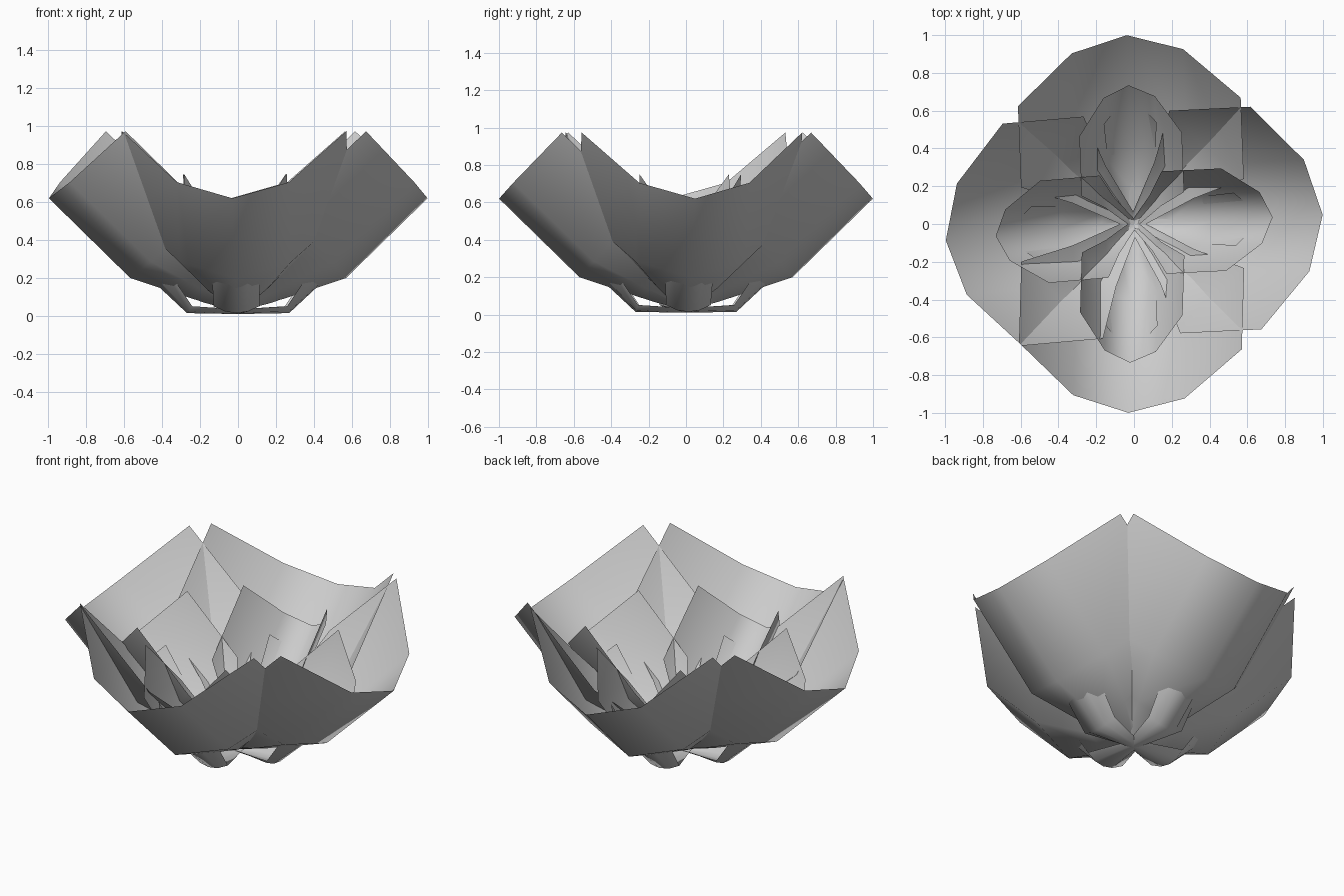
import bpy, bmesh, math
from mathutils import Matrix

if "Cube" in bpy.data.objects:
    bpy.data.objects.remove(bpy.data.objects["Cube"])

# Single soft grey for every petal
grey = bpy.data.materials.new("petal_grey")
grey.use_nodes = True
colour = (0.6, 0.6, 0.6, 1)
grey.diffuse_color = colour
grey.node_tree.nodes["Principled BSDF"].inputs["Base Color"].default_value = colour

# Cross-section of a petal: sideways share, lift along the inward normal
SECTION = [(-1, 0.5), (-0.5, 0.12), (0, 0), (0.5, 0.12), (1, 0.5)]

# Petal rows from base to tip: outward, height, half width, lift, slope in degrees
ROWS = [(0.0, 0.03, 0.06, 0.05, 10),
        (0.24, 0.09, 0.32, 0.5, 28),
        (0.57, 0.20, 0.59, 1.0, 45),
        (1.0, 0.62, 0.59, 1.0, 45)]
SMALL_ROWS = [(0.0, 0.01, 0.04, 0.05, 0),
              (0.27, 0.015, 0.12, 0.08, 25),
              (0.64, 0.36, 0.14, 0.3, 45)]


def make_petal(name, rows, scale, degrees):
    """Curved open sheet pointing to -y, then turned about the centre."""
    bm = bmesh.new()
    grid = []
    for out, height, half, lift, slope in rows:
        a = math.radians(slope)
        grid.append([bm.verts.new((side * half,
                                   -out + n * lift * math.sin(a),
                                   height + n * lift * math.cos(a)))
                     for side, n in SECTION])
    for low, high in zip(grid, grid[1:]):
        for i in range(len(SECTION) - 1):
            bm.faces.new((low[i], low[i + 1], high[i + 1], high[i]))
    for face in bm.faces:
        face.smooth = True
    turn = Matrix.Rotation(math.radians(degrees), 4, "Z")
    bm.transform(turn @ Matrix.Diagonal((*scale, 1)))
    mesh = bpy.data.meshes.new(name)
    bm.to_mesh(mesh)
    bm.free()
    mesh.materials.append(grey)
    obj = bpy.data.objects.new(name, mesh)
    bpy.context.collection.objects.link(obj)


# Three whorls of four petals, each slightly off the square
TURNS = {"front": -1.7, "left": 92.8, "back": 182.2, "right": 275}
WHORLS = [("outer", ROWS, (1, 1, 1)),
          ("inner", ROWS, (0.46, 0.735, 0.77)),
          ("small", SMALL_ROWS, (1, 1, 1))]
for whorl, rows, scale in WHORLS:
    for side, degrees in TURNS.items():
        make_petal(f"{whorl}_petal_{side}", rows, scale, degrees)
